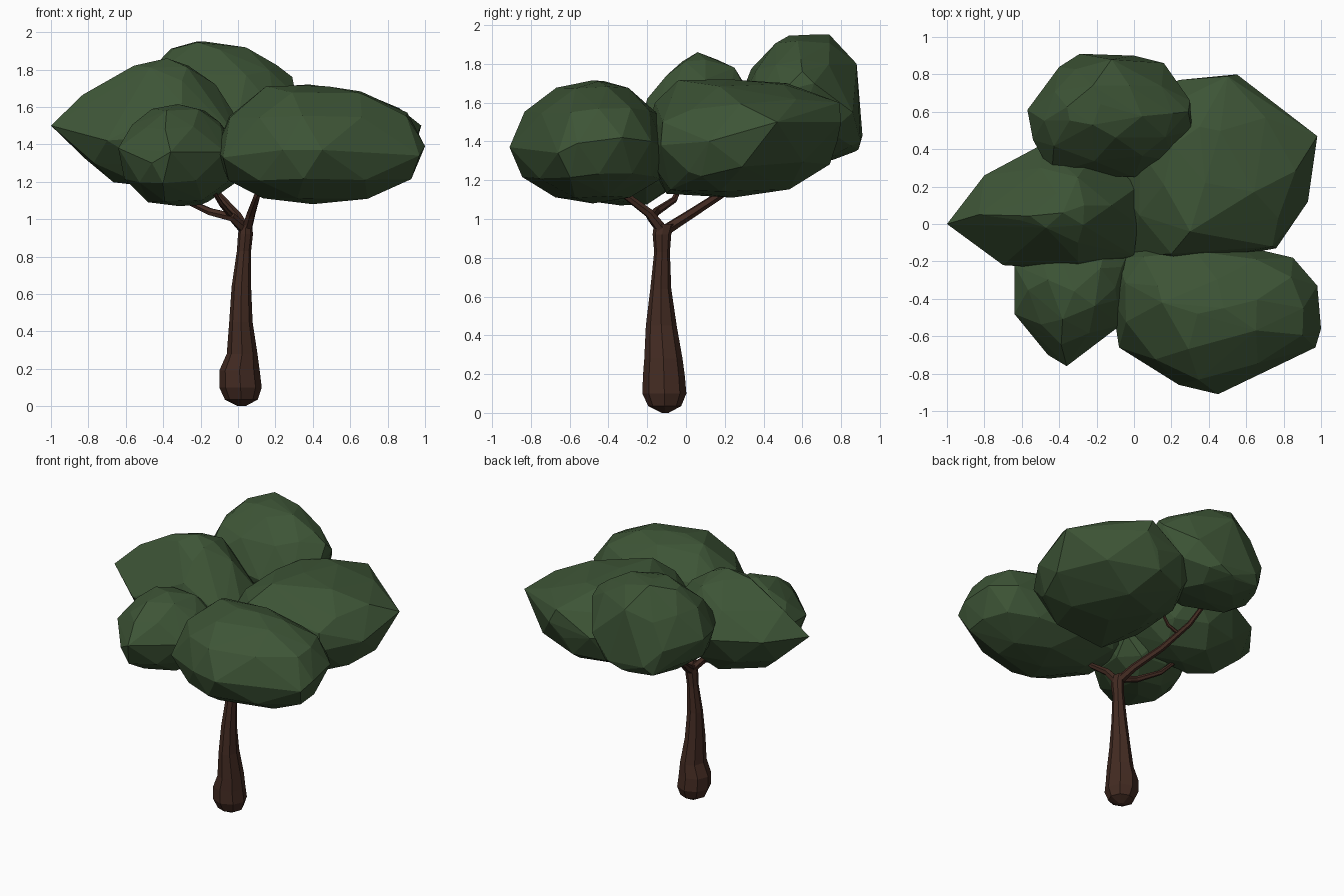
import bpy, bmesh, math
from mathutils import Vector


def material(name, rgb):
    m = bpy.data.materials.new(name)
    m.diffuse_color = (*rgb, 1)
    return m


LEAF = material("leaf green", (0.047, 0.09, 0.037))
BARK = material("bark brown", (0.056, 0.024, 0.016))


def finish(bm, name, mat):
    bmesh.ops.recalc_face_normals(bm, faces=bm.faces)
    mesh = bpy.data.meshes.new(name)
    bm.to_mesh(mesh)
    bm.free()
    mesh.materials.append(mat)
    bpy.context.collection.objects.link(bpy.data.objects.new(name, mesh))


def clump(name, outline, top, bottom, full_top=0.9, full_bottom=0.92, corners=()):
    """Faceted leaf clump: widest outline, closed by shrinking rings to a top and a bottom point."""
    ring = [Vector(p) for p in outline]
    mids = [(a + b) / 2 for a, b in zip(ring, ring[1:] + ring[:1])]
    bm = bmesh.new()
    for p in ring + [Vector(c) for c in corners]:
        bm.verts.new(p)
    for pole, full in ((Vector(top), full_top), (Vector(bottom), full_bottom)):
        bm.verts.new(pole)
        for pts, r, h in ((mids, full, 0.53), (ring[::2], full * 0.57, 0.89)):
            for p in pts:
                q = pole.lerp(p, r)
                q.z = p.z + (pole.z - p.z) * h
                bm.verts.new(q)
    res = bmesh.ops.convex_hull(bm, input=bm.verts)
    loose = {v for v in res["geom_interior"] + res["geom_unused"]
             if isinstance(v, bmesh.types.BMVert)}
    bmesh.ops.delete(bm, geom=list(loose), context='VERTS')
    finish(bm, name, LEAF)


def skin(bm, rings):
    for a, b in zip(rings, rings[1:]):
        for i in range(len(a)):
            j = (i + 1) % len(a)
            bm.faces.new((a[i], a[j], b[j], b[i]))
    bm.faces.new(rings[0])
    bm.faces.new(rings[-1])


def limb(name, path, r0, r1, sides=6):
    """Tapered tube along a path."""
    pts = [Vector(p) for p in path]
    bm, rings = bmesh.new(), []
    for i, p in enumerate(pts):
        d = pts[min(i + 1, len(pts) - 1)] - pts[max(i - 1, 0)]
        q = d.to_track_quat('Z', 'Y')
        r = r0 + (r1 - r0) * i / (len(pts) - 1)
        rings.append([bm.verts.new(p + q @ Vector((r * math.cos(k * math.tau / sides),
                                                   r * math.sin(k * math.tau / sides), 0)))
                      for k in range(sides)])
    skin(bm, rings)
    finish(bm, name, BARK)


# Trunk: height, x min, x max, y min, y max
bm, rings = bmesh.new(), []
for z, x0, x1, y0, y1 in ((0, .0, .04, -.125, -.09), (.035, -.07, .105, -.195, -.025),
                          (.1, -.1, .127, -.225, .002), (.19, -.1, .116, -.222, -.006),
                          (.28, -.06, .104, -.215, -.018), (.45, -.047, .078, -.207, -.048),
                          (.64, -.034, .07, -.184, -.076), (.83, -.006, .07, -.164, -.083),
                          (.92, .0, .08, -.172, -.076), (.975, .01, .075, -.165, -.06)):
    rings.append([bm.verts.new(((x0 + x1) / 2 + (x1 - x0) / 2 * math.cos(a),
                                (y0 + y1) / 2 + (y1 - y0) / 2 * math.sin(a), z))
                  for a in (k * math.tau / 8 for k in range(8))])
skin(bm, rings)
finish(bm, "trunk", BARK)

# Branches and twigs
limb("back_branch", [(.04, -.11, .94), (-.0, -.0, 1.01), (-.1, .17, 1.12), (-.18, .36, 1.25),
                     (-.24, .5, 1.42)], .03, .014)
limb("left_branch", [(.04, -.12, .94), (-.03, -.18, 1.01), (-.15, -.15, 1.04), (-.28, -.06, 1.1),
                     (-.42, 0, 1.25)], .03, .012)
limb("right_branch", [(.045, -.12, .94), (.07, -.19, 1.03), (.1, -.31, 1.12), (.16, -.4, 1.25)],
     .03, .014)
limb("left_twig", [(-.03, -.17, 1.01), (-.09, -.26, 1.08), (-.15, -.35, 1.18)], .016, .01)
limb("back_twig", [(-.15, .28, 1.2), (-.07, .27, 1.24), (0, .28, 1.32)], .014, .01)

# Leaf clumps
clump("left_clump", [(-1, 0, 1.5), (-.8, .26, 1.5), (-.5, .42, 1.5), (-.2, .4, 1.5),
                     (.02, .2, 1.5), (.02, 0, 1.5), (-.0, -.17, 1.43), (-.3, -.245, 1.45),
                     (-.7, -.22, 1.42)], (-.38, .06, 1.86), (-.36, .06, 1.16), .5, .84,
      [(-.83, .05, 1.665), (-.61, .02, 1.77), (-.3, -.1, 1.74), (-.3, .25, 1.78),
       (-.12, .1, 1.72), (-.3, -.2, 1.62), (-.5, .3, 1.67)])
clump("back_clump", [(-.57, .61, 1.6), (-.4, .84, 1.55), (-.29, .91, 1.43), (.0, .9, 1.4),
                     (.16, .86, 1.55), (.3, .66, 1.7), (.31, .5, 1.66), (.2, .34, 1.58),
                     (.0, .25, 1.55), (-.44, .27, 1.6), (-.54, .45, 1.6)],
      (-.18, .64, 1.95), (-.13, .6, 1.29), .8, .9,
      [(-.22, .74, 1.95), (-.22, .53, 1.945), (-.12, .88, 1.8), (-.1, .89, 1.36),
       (-.34, .87, 1.37), (.29, .6, 1.76)])
clump("right_clump", [(.02, .64, 1.45), (.24, .77, 1.45), (.55, .8, 1.5), (.98, .47, 1.5),
                      (.93, .12, 1.4), (.76, -.13, 1.38), (.25, -.22, 1.38), (0, -.17, 1.38),
                      (-.08, .2, 1.42)], (.38, .22, 1.72), (.42, .24, 1.11), .84, .92,
      [(.2, -.1, 1.13), (.6, -.08, 1.15), (.3, -.04, 1.715), (.74, -.12, 1.5), (.35, .52, 1.7),
       (.2, -.16, 1.6), (.5, .79, 1.6), (.84, .08, 1.22), (.15, .66, 1.26), (.45, .78, 1.4)])
clump("front_right_clump", [(-.12, -.4, 1.37), (-.08, -.66, 1.33), (.24, -.86, 1.37),
                            (.45, -.91, 1.37), (.97, -.66, 1.34), (1, -.56, 1.39),
                            (.98, -.33, 1.42), (.85, -.18, 1.4), (.55, -.11, 1.36),
                            (.1, -.08, 1.33), (-.09, -.18, 1.35)],
      (.34, -.48, 1.715), (.4, -.48, 1.08), .87, .9, [(.15, -.42, 1.71), (.48, -.45, 1.71)])
clump("front_left_clump", [(-.64, -.22, 1.38), (-.64, -.48, 1.38), (-.46, -.7, 1.3),
                           (-.36, -.76, 1.36), (-.07, -.54, 1.36), (.02, -.3, 1.34),
                           (.0, -.08, 1.3), (-.2, .0, 1.28), (-.45, -.04, 1.3)],
      (-.32, -.36, 1.615), (-.32, -.34, 1.07), .77, .9,
      [(-.48, -.36, 1.09), (-.2, -.2, 1.075), (-.1, -.34, 1.52)])
